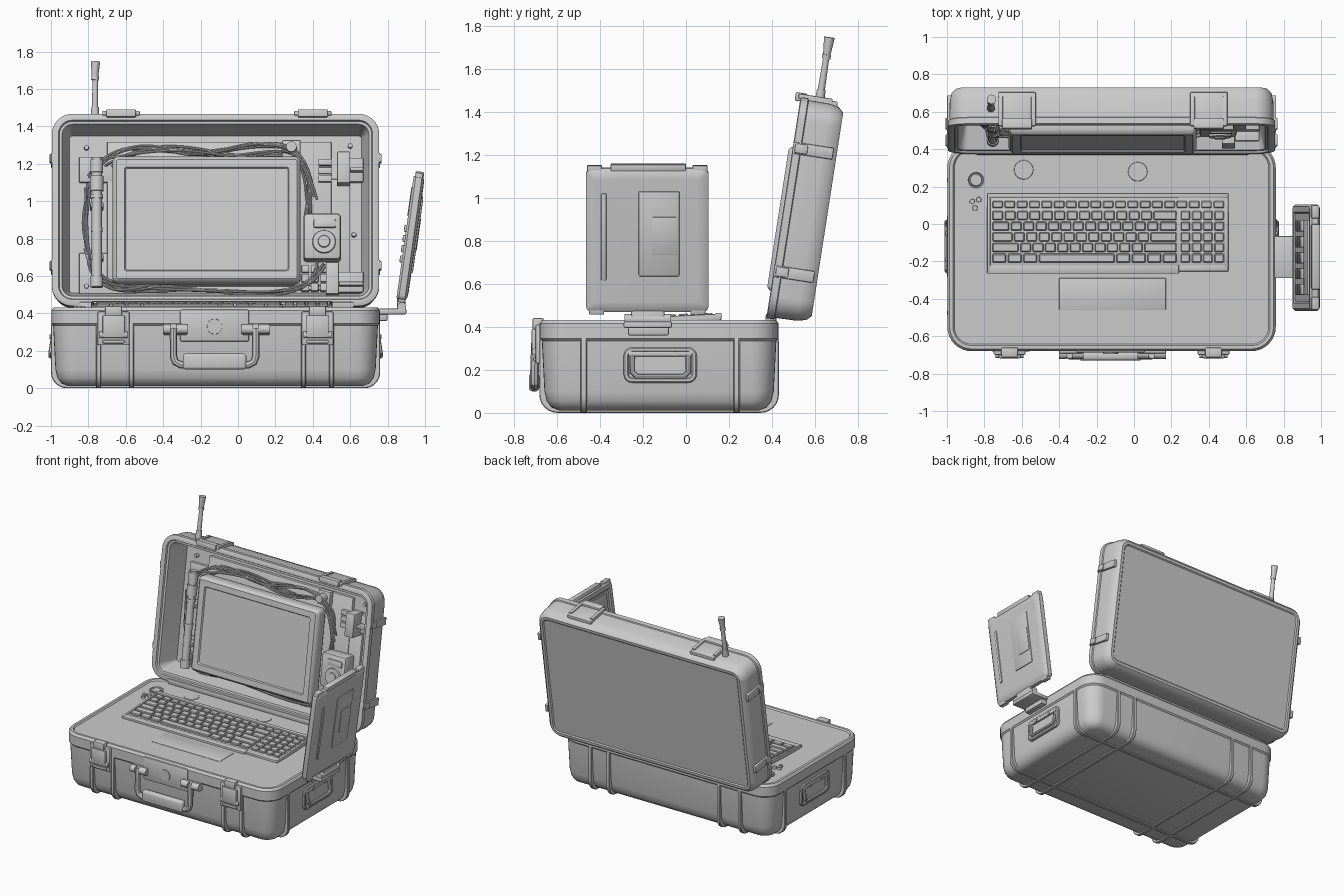
import bpy, bmesh, math, random
from mathutils import Matrix, Vector

random.seed(4)
I = Matrix.Identity(4)
C = -0.12                                                    # case centre in x
XZY = Matrix(((1, 0, 0, 0), (0, 0, 1, 0), (0, 1, 0, 0), (0, 0, 0, 1)))  # outline in xz, depth y
YZX = Matrix(((0, 0, 1, 0), (1, 0, 0, 0), (0, 1, 0, 0), (0, 0, 0, 1)))  # outline in yz, depth x
LID = Matrix.Translation((0, 0.375, 0.45)) @ Matrix.Rotation(math.radians(-8.8), 4, 'X')
KEY = Matrix.Translation((0, -0.265, 0.42)) @ Matrix.Rotation(0.05, 4, 'X')
PAN = Matrix.Translation((0.876, -0.18, 0.47)) @ Matrix.Rotation(math.radians(8.0), 4, 'Y')


def finish(ob):
    bpy.ops.object.select_all(action='DESELECT')
    ob.select_set(True)
    bpy.context.view_layer.objects.active = ob
    bpy.ops.object.shade_smooth_by_angle(angle=math.radians(35))


def add(name, bm, M=I):
    bm.transform(M)
    bmesh.ops.recalc_face_normals(bm, faces=bm.faces)
    me = bpy.data.meshes.new(name)
    bm.to_mesh(me)
    bm.free()
    ob = bpy.data.objects.new(name, me)
    bpy.context.collection.objects.link(ob)
    finish(ob)


def boxes(name, items, bev=0.006, M=I, seg=2):
    """Bevelled boxes (x0, x1, y0, y1, z0, z1) in one mesh."""
    bm = bmesh.new()
    for x0, x1, y0, y1, z0, z1 in items:
        d = Vector((x1 - x0, y1 - y0, z1 - z0))
        m = Matrix.Translation(((x0 + x1) / 2, (y0 + y1) / 2, (z0 + z1) / 2)) @ Matrix.Diagonal((*d, 1))
        vs = bmesh.ops.create_cube(bm, size=1, matrix=m)['verts']
        es = list({e for v in vs for e in v.link_edges})
        if bev:
            bmesh.ops.bevel(bm, geom=es, offset=min(bev, 0.4 * min(d)), segments=seg, affect='EDGES', profile=0.5)
    add(name, bm, M)


def cyls(name, items, M=I, n=20):
    """Cones or cylinders (start, end, radius_a, radius_b) in one mesh."""
    bm = bmesh.new()
    for p, q, ra, rb in items:
        p, q = Vector(p), Vector(q)
        m = Matrix.Translation((p + q) / 2) @ (q - p).to_track_quat('Z', 'Y').to_matrix().to_4x4()
        bmesh.ops.create_cone(bm, cap_ends=True, segments=n, radius1=ra, radius2=rb, depth=(q - p).length, matrix=m)
    add(name, bm, M)


def loft(name, rect, rad, rings, M=I, n=6):
    """Skin rounded rectangles: each ring is (inset, height)."""
    bm = bmesh.new()
    loops = []
    x0, x1, y0, y1 = rect
    for ins, h in rings:
        r = max(rad - ins, 0.012)
        loop = []
        for k, (cx, cy) in enumerate(((x1 - ins - r, y1 - ins - r), (x0 + ins + r, y1 - ins - r),
                                      (x0 + ins + r, y0 + ins + r), (x1 - ins - r, y0 + ins + r))):
            for i in range(n + 1):
                a = math.pi / 2 * (k + i / n)
                loop.append(bm.verts.new((cx + r * math.cos(a), cy + r * math.sin(a), h)))
        loops.append(loop)
    for a, b in zip(loops, loops[1:]):
        for i in range(len(a)):
            j = (i + 1) % len(a)
            bm.faces.new((a[i], a[j], b[j], b[i]))
    bm.faces.new(loops[0])
    bm.faces.new(loops[-1])
    add(name, bm, M)


def tube(name, paths, r, M=I, kind='NURBS'):
    cu = bpy.data.curves.new(name, 'CURVE')
    cu.dimensions, cu.bevel_depth, cu.bevel_resolution, cu.use_fill_caps = '3D', r, 2, True
    for pts in paths:
        s = cu.splines.new(kind)
        s.points.add(len(pts) - 1)
        for p, co in zip(s.points, pts):
            p.co = (*(M @ Vector(co)), 1)
        if kind == 'NURBS':
            s.order_u, s.use_endpoint_u, s.resolution_u = 4, True, 6
    ob = bpy.data.objects.new(name, cu)
    bpy.context.collection.objects.link(ob)
    finish_sel = [o.select_set(False) for o in bpy.context.selected_objects]
    ob.select_set(True)
    bpy.context.view_layer.objects.active = ob
    bpy.ops.object.convert(target='MESH')
    finish(bpy.context.object)


# Base case with rim and sunken deck
loft("base_case", (-0.998, 0.758, -0.68, 0.43), 0.13,
     [(0.09, 0.012), (0.055, 0.025), (0.033, 0.055), (0.022, 0.1), (0.01, 0.335), (0, 0.345),
      (0, 0.415), (0.012, 0.432), (0.03, 0.432), (0.038, 0.422)], n=8)
# Ribs wrapping under the case
for i, x in enumerate((-0.745, -0.57, 0.35, 0.50)):
    loft(f"base_rib_{i}", (-0.682, 0.432, 0, 0.415), 0.085, [(0.004, x - 0.013), (0, x - 0.009), (0, x + 0.009), (0.004, x + 0.013)], YZX)
for i, y in enumerate((-0.475, 0.235)):
    loft(f"side_rib_{i}", (-1.0, 0.76, 0, 0.415), 0.085, [(0.004, y - 0.015), (0, y - 0.01), (0, y + 0.01), (0.004, y + 0.015)], XZY)
# Side carrying handles
for s, side in ((-1, "left"), (1, "right")):
    S = Matrix.Translation((C, 0, 0)) @ Matrix.Diagonal((s, 1, 1, 1))
    loft(side + "_handle_frame", (-0.29, 0.05, 0.14, 0.305), 0.04,
         [(0, 0.84), (0, 0.873), (0.006, 0.879), (0.018, 0.879), (0.024, 0.868)], S @ YZX)
    tube(side + "_handle_bar", [[(0.87, -0.25, 0.265), (0.882, -0.25, 0.19), (0.882, -0.23, 0.17),
         (0.882, -0.01, 0.17), (0.882, 0.01, 0.19), (0.87, 0.01, 0.265)]], 0.012, S, 'POLY')
    boxes(side + "_handle_hinge", [(0.855, 0.882, -0.27, 0.03, 0.262, 0.288)], 0.008, S)
    cyls(side + "_handle_screws", [((0.87, y, 0.275), (0.887, y, 0.275), 0.011, 0.011) for y in (-0.19, -0.05)], S, 12)

# Front latches
for i, x in enumerate((-0.665, 0.425)):
    boxes(f"front_latch_{i}", [(x - 0.085, x + 0.085, -0.70, -0.66, 0.23, 0.41), (x - 0.06, x + 0.06, -0.718, -0.68, 0.27, 0.39),
          (x - 0.045, x + 0.045, -0.714, -0.66, 0.385, 0.44), (x - 0.06, x + 0.06, -0.712, -0.69, 0.24, 0.258)], 0.008)
    cyls(f"latch_pin_{i}", [((x - 0.075, -0.7, 0.285), (x + 0.075, -0.7, 0.285), 0.017, 0.017)])
# Front handle with pivots and lock plate
tube("front_handle_loop", [[(-0.345, -0.70, 0.32), (-0.345, -0.705, 0.17), (-0.335, -0.705, 0.14), (-0.305, -0.705, 0.125),
     (0.055, -0.705, 0.125), (0.085, -0.705, 0.14), (0.095, -0.705, 0.17), (0.095, -0.70, 0.32)]], 0.02, kind='POLY')
boxes("front_handle_grip", [(-0.295, 0.045, -0.73, -0.682, 0.1, 0.185)], 0.016, seg=3)
cyls("handle_pivots", [((a, -0.695, 0.315), (b, -0.695, 0.315), 0.026, 0.026) for a, b in ((-0.40, -0.36), (-0.33, -0.27), (0.02, 0.08), (0.11, 0.17))])
boxes("handle_pivot_mounts", [(a, b, -0.692, -0.65, 0.285, 0.345) for a, b in ((-0.4, -0.27), (0.02, 0.17))])
boxes("lock_plate", [(-0.31, 0.06, -0.688, -0.66, 0.25, 0.42)], 0.01)
cyls("lock_disc", [((-0.125, -0.68, 0.33), (-0.125, -0.694, 0.33), 0.042, 0.04)])

# Keyboard
boxes("keyboard_tray", [(-0.785, 0.24, 0, 0.43, -0.01, 0.012), (0.232, 0.505, 0.012, 0.43, -0.01, 0.014)], 0.006, KEY)
boxes("keyboard_frame", [(-0.785, 0.505, 0.405, 0.432, 0, 0.024), (-0.785, -0.768, 0, 0.42, 0, 0.02), (0.488, 0.505, 0.012, 0.42, 0, 0.02),
      (-0.785, 0.24, 0, 0.045, 0, 0.018), (0.24, 0.505, 0.012, 0.045, 0, 0.018)], 0.005, KEY)
keys, U, g = [], 0.995 / 15, 0.005
rows = [[1.25] * 3 + [6.25] + [1.25] * 4, [2.25] + [1] * 10 + [2.75], [1.75] + [1] * 11 + [2.25], [1.5] + [1] * 12 + [1.5], [1] * 13 + [2]]
for j, row in enumerate(rows):
    x, y = -0.762, 0.055 + j * 0.057
    for w in row:
        keys.append((x + g, x + w * U - g, y + g, y + 0.057 - g, 0.005, 0.028))
        x += w * U
    keys += [(0.245 + k * 0.06 + g, 0.305 + k * 0.06 - g, y + g, y + 0.057 - g, 0.005, 0.028) for k in range(4)]
keys += [(-0.762 + k * 0.0657 + g, -0.762 + (k + 1) * 0.0657 - g, 0.352, 0.39, 0.005, 0.026) for k in range(19)]
boxes("keyboard_keys", keys, 0.005, KEY, 1)

# Deck details
boxes("touch_pad", [(-0.4, 0.17, -0.46, -0.29, 0.415, 0.425)], 0.003)
loft("power_button", (-0.895, -0.795, 0.185, 0.285), 0.05, [(0, 0.415), (0, 0.429), (0.008, 0.431), (0.012, 0.424), (0.016, 0.424), (0.02, 0.43)])
cyls("deck_sockets", [((x, y, 0.41), (x, y, 0.44), 0.015, 0.013) for x, y in ((-0.865, 0.12), (-0.83, 0.13), (-0.85, 0.085))], n=12)
cyls("deck_discs", [((x, y, 0.415), (x, y, 0.426), 0.055, 0.05) for x, y in ((-0.59, 0.29), (0.02, 0.28))])

# Lid shell, open to the front
loft("lid_shell", (-0.985, 0.745, 0, 1.02), 0.1,
     [(0.06, 0.2), (0.052, 0.207), (0.032, 0.207), (0.01, 0.185), (0, 0.14), (-0.002, 0.04), (-0.01, 0.036), (-0.01, 0.004),
      (-0.004, 0), (0.025, 0), (0.03, 0.012), (0.045, 0.014), (0.085, 0.17)], LID @ XZY, 8)
for s, side in ((-1, "left"), (1, "right")):
    x = C + s * 0.868
    boxes(side + "_lid_bands", [(x - 0.012, x + 0.012, 0, 0.19, z, z + 0.055) for z in (0.185, 0.765)] +
          [(x - 0.02, x + 0.02, 0.01, 0.07, z, z + 0.045) for z in (0.19, 0.77)], 0.006, LID)
for i, x in enumerate((-0.625, 0.40)):
    boxes(f"lid_catch_{i}", [(x - 0.1, x + 0.1, 0, 0.175, 1.0, 1.035), (x - 0.08, x + 0.08, -0.025, 0.03, 1.01, 1.05),
          (x - 0.1, x - 0.075, -0.01, 0.15, 1.02, 1.045), (x + 0.075, x + 0.1, -0.01, 0.15, 1.02, 1.045)], 0.006, LID)
boxes("hinge_rail", [(-0.85, 0.62, 0.37, 0.42, 0.42, 0.462)], 0.01)
cyls("hinge_barrels", [((x, 0.395, 0.45), (x + 0.1, 0.395, 0.45), 0.02, 0.02) for x in (-0.8, -0.45, -0.17, 0.11, 0.46)])

# Monitor
loft("monitor", (-0.67, 0.335, 0.115, 0.80), 0.03,
     [(0.03, 0.12), (0, 0.07), (0, 0.01), (0.008, -0.008), (0.02, -0.018), (0.062, -0.018), (0.068, -0.008)], LID @ XZY, 4)
boxes("monitor_mount", [(-0.4, 0.08, 0.1, 0.18, 0.25, 0.65)], 0.01, LID)

# Equipment in the lid
boxes("lid_plates", [(-0.85, -0.62, 0.145, 0.18, 0.68, 0.82), (-0.70, 0.5, 0.145, 0.18, 0.12, 0.9), (0.3, 0.6, 0.15, 0.18, 0.1, 0.7),
      (-0.85, -0.55, 0.15, 0.18, 0.08, 0.3)], 0.006, LID)
boxes("corner_brackets", [(0.53, 0.67, 0.12, 0.17, 0.68, 0.81), (0.53, 0.60, 0.03, 0.14, 0.66, 0.83), (0.60, 0.67, 0.06, 0.15, 0.73, 0.75),
      (0.48, 0.67, 0.10, 0.17, 0.08, 0.19), (0.47, 0.54, 0.02, 0.14, 0.06, 0.23), (0.54, 0.67, 0.05, 0.15, 0.11, 0.13)], 0.005, LID)
boxes("vent_blocks", [(0.34 + 0.05 * i, 0.38 + 0.05 * i, 0.12, 0.17, 0.09 + 0.05 * j, 0.13 + 0.05 * j) for i in range(3) for j in range(3)] +
      [(0.43, 0.5, 0.12, 0.17, 0.68 + 0.045 * j, 0.715 + 0.045 * j) for j in range(3)], 0.004, LID)
boxes("power_unit", [(0.35, 0.55, 0.05, 0.17, 0.25, 0.5), (0.405, 0.525, 0.04, 0.06, 0.42, 0.465)], 0.018, LID)
cyls("power_unit_dial", [((0.46, 0.06, 0.345), (0.46, 0.036, 0.345), 0.065, 0.06), ((0.46, 0.04, 0.345), (0.46, 0.028, 0.345), 0.035, 0.03)], LID, 24)
cyls("lid_knob_and_screws", [((0.285, 0.17, 0.86), (0.285, 0.05, 0.86), 0.032, 0.028)] +
     [((x, 0.18, z), (x, 0.14, z), 0.014, 0.012) for x, z in ((-0.81, 0.87), (0.6, 0.88), (-0.81, 0.12), (0.62, 0.4))], LID, 16)
boxes("knob_plate", [(0.235, 0.335, 0.11, 0.16, 0.80, 0.905)], 0.008, LID)
# Upright torch-like tube
cyls("upright_tube", [((-0.755, 0.055, a), (-0.755, 0.055, b), r, r) for a, b, r in
     ((0.1, 0.8, 0.027), (0.62, 0.70, 0.036), (0.72, 0.79, 0.034), (0.1, 0.16, 0.033), (0.4, 0.42, 0.031), (0.58, 0.6, 0.034))], LID)
boxes("tube_clips", [(-0.79, -0.72, 0.05, 0.17, z, z + 0.03) for z in (0.25, 0.53)], 0.006, LID)
# Cable bundles around the monitor
bundles = [[(-.78, .72), (-.7, .84), (-.5, .89), (-.25, .81), (0, .87), (.2, .9), (.36, .83), (.4, .6)],
           [(-.7, .78), (-.55, .85), (-.3, .87), (-.1, .83), (.1, .82), (.3, .86), (.38, .72), (.38, .5)],
           [(-.8, .3), (-.79, .15), (-.6, .08), (-.3, .1), (0, .08), (.3, .07), (.42, .15), (.45, .25)],
           [(-.8, .65), (-.83, .5), (-.82, .3), (-.74, .12), (-.6, .07), (-.4, .11)]]
J = lambda a: random.uniform(-a, a)
tube("lid_cables", [[(x + J(.025), 0.1 + J(.04), z + J(.022)) for x, z in b] for b in bundles for _ in range(4)], 0.007, LID)

# Antenna on the lid
cyls("antenna", [((-0.765, 0.09, a), (-0.765 + (b - 1) * 0.01, 0.09, b), ra, rb) for a, b, ra, rb in
     ((0.99, 1.08, 0.024, 0.02), (1.07, 1.235, 0.017, 0.014), (1.225, 1.245, 0.02, 0.02), (1.24, 1.325, 0.017, 0.025))], LID, 16)

# Side panel on its hinge arm
loft("side_panel", (-0.285, 0.285, 0, 0.675), 0.03,
     [(0.05, -0.022), (0.042, -0.03), (0.012, -0.03), (0, -0.018), (0, 0.015), (0.02, 0.028), (0.05, 0.03)], PAN @ YZX, 4)
boxes("side_panel_trim", [(-0.022, 0.024, -0.17, 0.18, 0.66, 0.695), (-0.022, 0.02, -0.28, -0.21, 0.65, 0.688),
      (-0.022, 0.02, 0.21, 0.28, 0.65, 0.688), (0.02, 0.038, -0.215, -0.19, 0.15, 0.56), (0.02, 0.036, -0.04, 0.15, 0.17, 0.57),
      (0.02, 0.041, 0.02, 0.14, 0.27, 0.45), (-0.02, 0.02, -0.27, -0.2, -0.012, 0.02), (-0.02, 0.02, 0.2, 0.27, -0.012, 0.02)], 0.007, PAN)
boxes("side_panel_keys", [(-0.042, -0.02, -0.2 + 0.085 * i, -0.14 + 0.085 * i, 0.2 + 0.055 * j, 0.238 + 0.055 * j) for i in range(5) for j in range(4)] +
      [(-0.034, -0.02, -0.2, 0.2, 0.45, 0.61)], 0.006, PAN)
boxes("panel_arm", [(0.74, 0.9, -0.29, -0.065, 0.395, 0.425), (0.74, 0.80, -0.27, -0.08, 0.36, 0.41),
      (0.85, 0.895, -0.255, -0.1, 0.41, 0.49)], 0.008)
cyls("panel_hinge", [((0.875, -0.285, 0.435), (0.875, -0.07, 0.435), 0.024, 0.024)])
